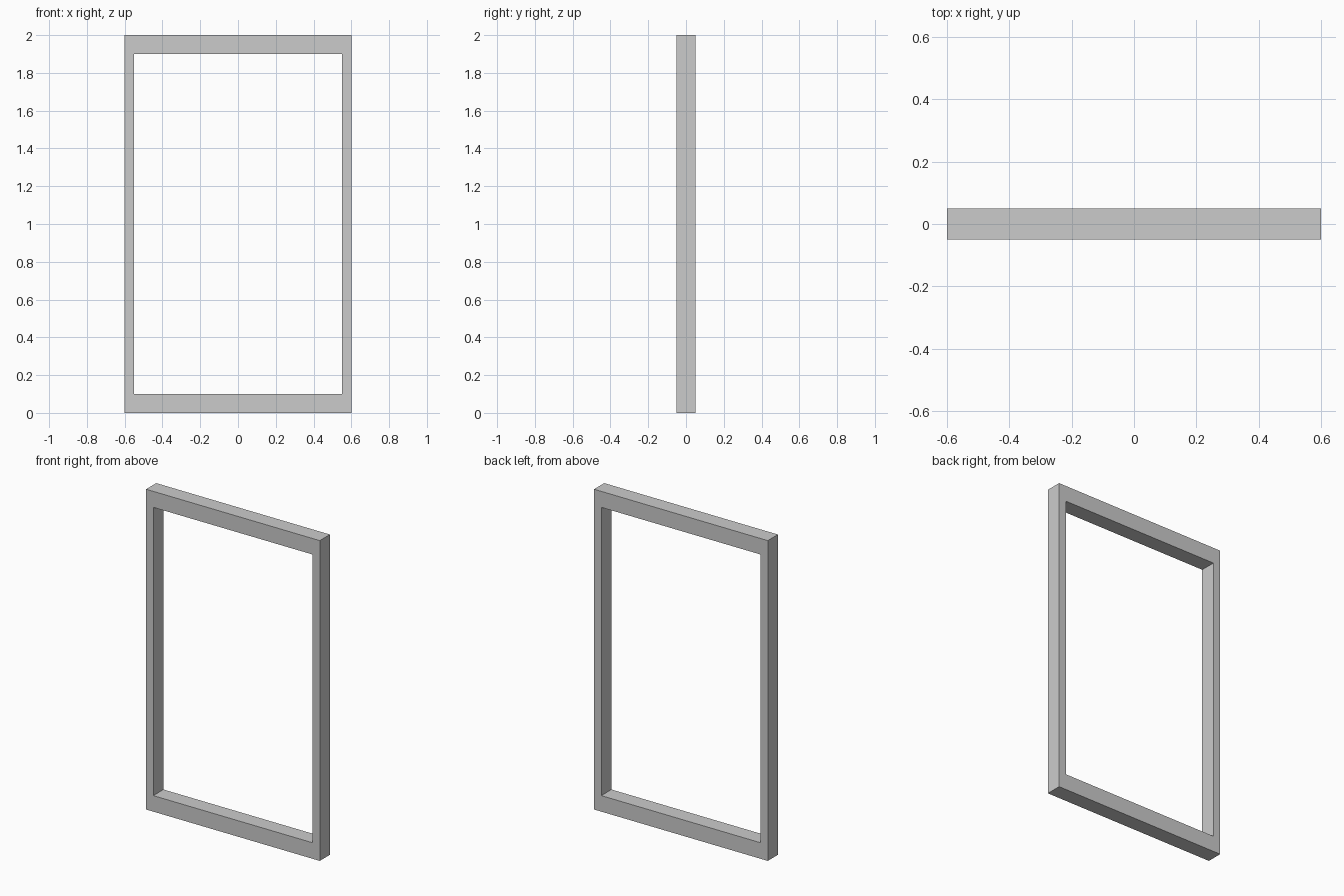
import bpy
import bmesh

if "Cube" in bpy.data.objects:
    bpy.data.objects.remove(bpy.data.objects["Cube"])

DEPTH = 0.10


def rectangle(bm, half_width, bottom, top):
    """Corner vertices of an upright rectangle on the front plane."""
    corners = [(-half_width, bottom), (half_width, bottom),
               (half_width, top), (-half_width, top)]
    return [bm.verts.new((x, -DEPTH / 2, z)) for x, z in corners]


# Frame: rectangular ring profile, thicker at top and bottom, extruded in y
bm = bmesh.new()
outer = rectangle(bm, 0.60, 0.0, 2.0)
inner = rectangle(bm, 0.55, 0.1, 1.9)
ring = []
for i in range(4):
    j = (i + 1) % 4
    ring.append(bm.faces.new((outer[i], outer[j], inner[j], inner[i])))

# Keep the front faces and add the sides and back
back = bmesh.ops.extrude_face_region(bm, geom=ring, use_keep_orig=True)["geom"]
back_verts = [g for g in back if isinstance(g, bmesh.types.BMVert)]
bmesh.ops.translate(bm, verts=back_verts, vec=(0, DEPTH, 0))
bmesh.ops.recalc_face_normals(bm, faces=bm.faces)

mesh = bpy.data.meshes.new("frame")
bm.to_mesh(mesh)
bm.free()
bpy.context.collection.objects.link(bpy.data.objects.new("frame", mesh))
